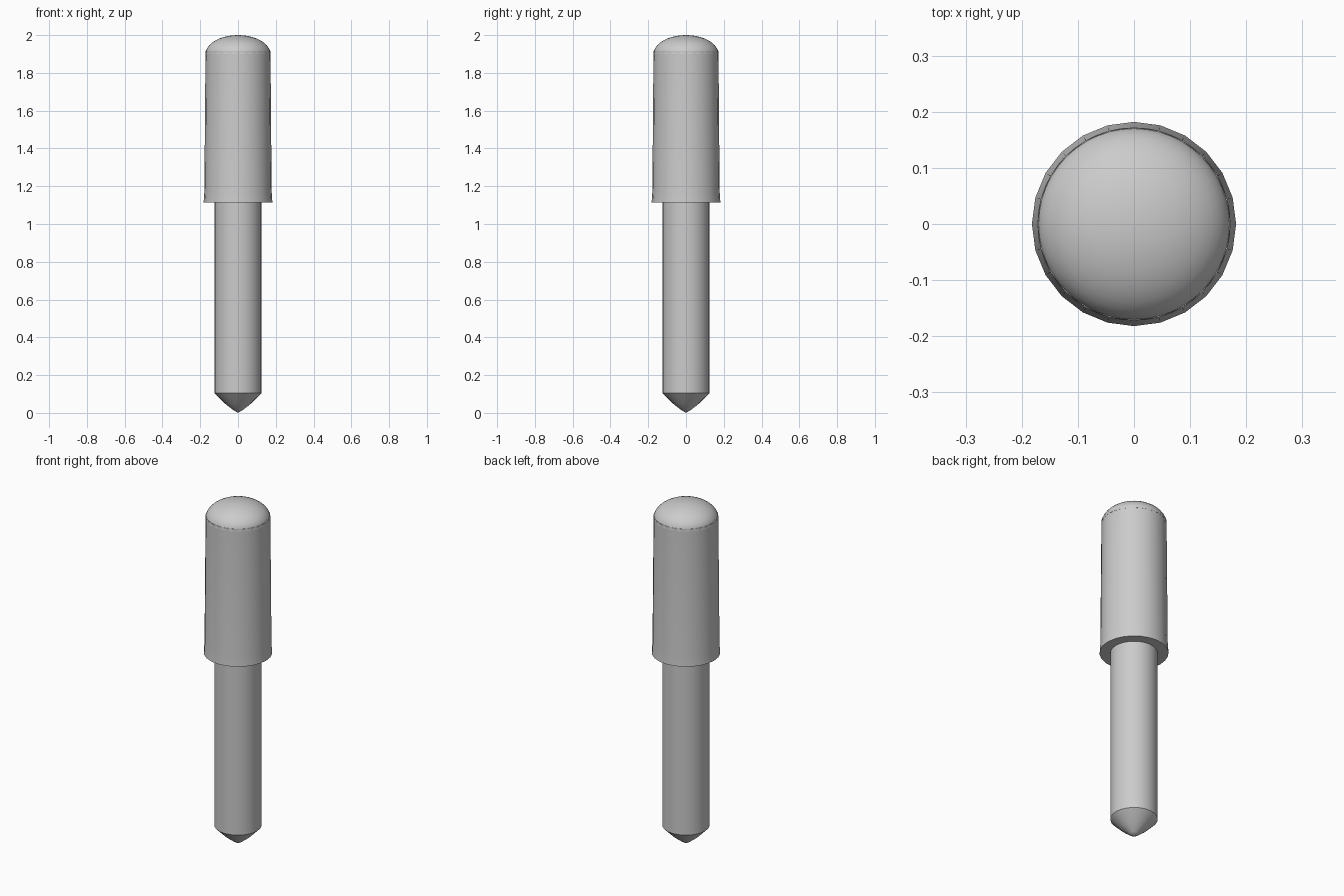
import bpy, bmesh, math

if "Cube" in bpy.data.objects:
    bpy.data.objects.remove(bpy.data.objects["Cube"])

SIDES = 24


def lathe(name, profile, sides=SIDES, angle=35):
    """Spin (radius, z) points around z; radius 0 closes to a pole, open ends get caps."""
    bm = bmesh.new()
    rings = []
    for r, z in profile:
        if r == 0:
            rings.append([bm.verts.new((0, 0, z))])
        else:
            rings.append([bm.verts.new((r * math.cos(2 * math.pi * i / sides),
                                        r * math.sin(2 * math.pi * i / sides), z))
                          for i in range(sides)])
    for a, b in zip(rings, rings[1:]):
        for i in range(sides):
            j = (i + 1) % sides
            if len(a) == 1:
                bm.faces.new((a[0], b[j], b[i]))
            elif len(b) == 1:
                bm.faces.new((a[i], a[j], b[0]))
            else:
                bm.faces.new((a[i], a[j], b[j], b[i]))
    for ring in (rings[0], rings[-1]):
        if len(ring) > 1:
            bm.faces.new(ring)
    bmesh.ops.recalc_face_normals(bm, faces=bm.faces)
    mesh = bpy.data.meshes.new(name)
    bm.to_mesh(mesh)
    bm.free()
    obj = bpy.data.objects.new(name, mesh)
    bpy.context.collection.objects.link(obj)
    bpy.ops.object.select_all(action='DESELECT')
    obj.select_set(True)
    bpy.context.view_layer.objects.active = obj
    bpy.ops.object.shade_smooth_by_angle(angle=math.radians(angle))
    return obj


# Pointed tip, slightly bulged towards the point
lathe("tip", [(0, 0), (0.025, 0.015), (0.07, 0.05), (0.125, 0.105)])

# Straight shaft
lathe("shaft", [(0.125, 0.105), (0.125, 1.15)])

# Tapered grip with a small flare at its lower rim
lathe("grip", [(0.182, 1.115), (0.178, 1.175), (0.172, 1.915)])

# Flattened dome cap
dome = [(0.172 * math.cos(t), 1.9 + 0.1 * math.sin(t))
        for t in (math.pi / 2 * k / 10 for k in range(10))]
lathe("dome_cap", dome + [(0, 2.0)], sides=48)
